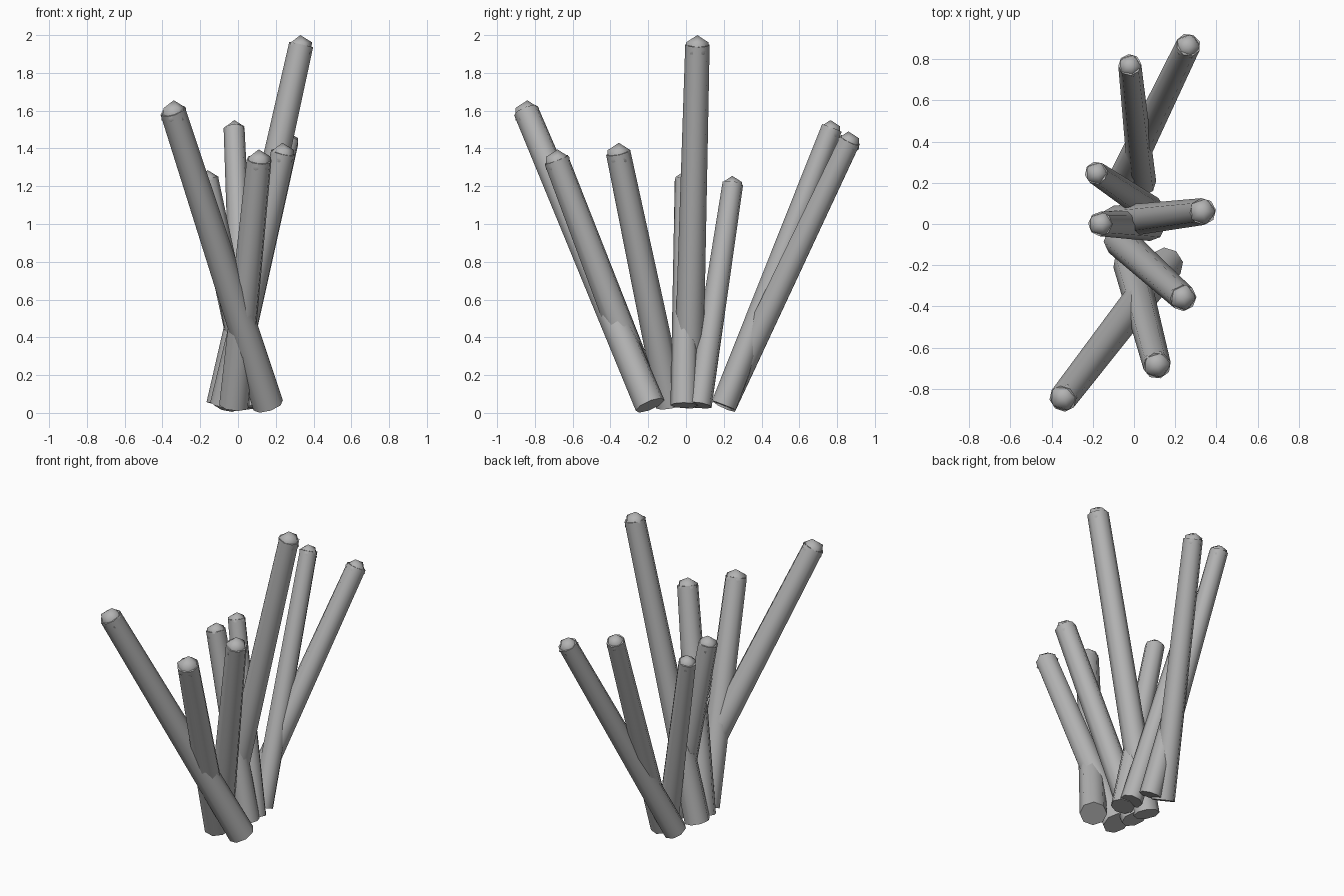
import bpy, math
from mathutils import Vector

cube = bpy.data.objects.get("Cube")
if cube:
    bpy.data.objects.remove(cube, do_unlink=True)

grey = bpy.data.materials.new("plain grey")
grey.use_nodes = True
colour = (0.45, 0.45, 0.45, 1)
grey.diffuse_color = colour
grey.node_tree.nodes["Principled BSDF"].inputs["Base Color"].default_value = colour


def finish(name):
    obj = bpy.context.object
    obj.name = name
    obj.data.materials.append(grey)
    bpy.ops.object.shade_smooth_by_angle(angle=math.radians(50))
    return obj


def stalk(name, base, tip, r):
    """Tapered eight-sided rod from base to tip, capped by a faceted bead."""
    foot = Vector((*base, 0.04))
    bead = Vector(tip) - Vector((0, 0, r))
    axis = (bead - foot).normalized()
    end = bead + axis * 0.02
    bpy.ops.mesh.primitive_cone_add(vertices=8, radius1=r * 1.13, radius2=r * 0.93,
                                    depth=(end - foot).length, location=(foot + end) / 2)
    bpy.context.object.rotation_euler = axis.to_track_quat('Z', 'Y').to_euler()
    finish(name + "_stalk")
    # bead stays upright whatever the lean of the rod
    bpy.ops.mesh.primitive_ico_sphere_add(subdivisions=1, radius=r, location=bead)
    finish(name + "_tip")


# name, foot (x, y), highest point of the tip, tip radius
stalks = [
    ("tall", (-0.09, 0.01), (0.33, 0.06, 2.0), 0.07),
    ("front_right", (0.16, -0.19), (-0.34, -0.84, 1.655), 0.073),
    ("front_left", (-0.02, -0.19), (0.11, -0.68, 1.395), 0.073),
    ("inner_left", (-0.07, -0.08), (0.235, -0.355, 1.43), 0.07),
    ("inner_right", (0.08, -0.01), (-0.16, 0.0, 1.285), 0.064),
    ("short_right", (0.08, 0.07), (-0.18, 0.245, 1.255), 0.06),
    ("back", (0.04, 0.2), (-0.02, 0.765, 1.55), 0.06),
    ("back_left", (-0.06, 0.2), (0.26, 0.86, 1.49), 0.065),
]
for spec in stalks:
    stalk(*spec)
